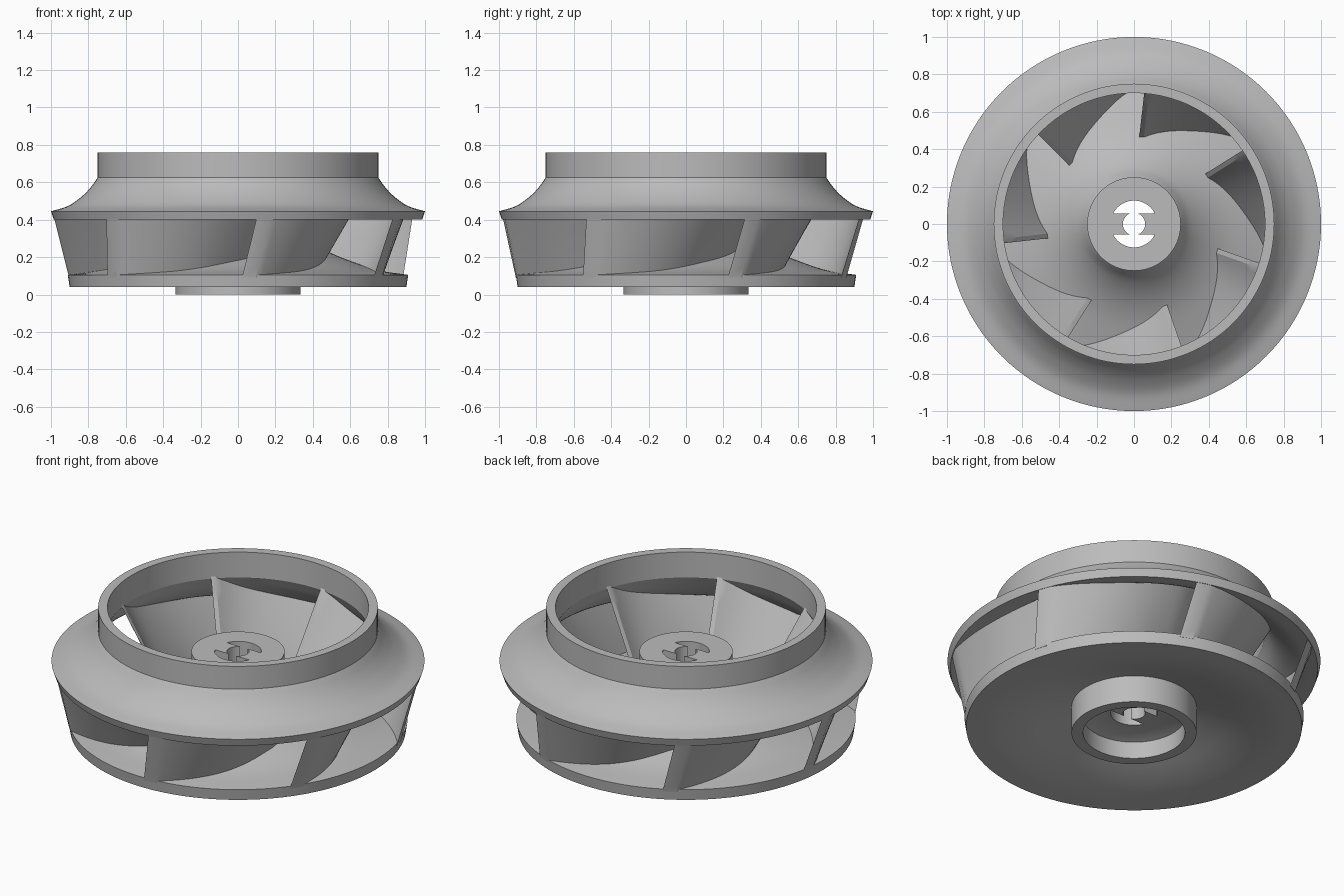
import bpy, bmesh
from math import sin, cos, radians, asin, pi
from mathutils import Vector, Matrix

if "Cube" in bpy.data.objects:
    bpy.data.objects.remove(bpy.data.objects["Cube"])

metal = bpy.data.materials.new("grey_metal")
metal.use_nodes = True
GREY = (0.5, 0.5, 0.5, 1)
metal.diffuse_color = GREY
metal.node_tree.nodes["Principled BSDF"].inputs["Base Color"].default_value = GREY

SEGMENTS = 128
BLADES = 7


def spline(points, steps=6):
    """Smooth curve through the points."""
    p = [Vector(q) for q in points]
    p = [2 * p[0] - p[1]] + p + [2 * p[-1] - p[-2]]
    out = []
    for a, b, c, d in zip(p, p[1:], p[2:], p[3:]):
        for i in range(steps):
            t = i / steps
            out.append(0.5 * (2 * b + (c - a) * t + (2 * a - 5 * b + 4 * c - d) * t**2
                              + (3 * b - a - 3 * c + d) * t**3))
    return [tuple(v) for v in out] + [tuple(p[-2])]


def lookup(curve, x):
    """Second value of a curve at first value x."""
    curve = sorted(curve)
    for (x0, y0), (x1, y1) in zip(curve, curve[1:]):
        if x <= x1:
            return y0 + (y1 - y0) * (x - x0) / (x1 - x0)
    return curve[-1][1]


def make_object(name, bm):
    bmesh.ops.recalc_face_normals(bm, faces=bm.faces)
    mesh = bpy.data.meshes.new(name)
    bm.to_mesh(mesh)
    bm.free()
    mesh.materials.append(metal)
    obj = bpy.data.objects.new(name, mesh)
    bpy.context.collection.objects.link(obj)
    return obj


def select(obj):
    bpy.ops.object.select_all(action="DESELECT")
    obj.select_set(True)
    bpy.context.view_layer.objects.active = obj


def smooth(obj):
    select(obj)
    bpy.ops.object.shade_smooth_by_angle(angle=radians(28))


def lathe(name, profile, closed):
    bm = bmesh.new()
    verts = [bm.verts.new((r, 0, z)) for r, z in profile]
    loop = verts + verts[:1] if closed else verts
    edges = [bm.edges.new(pair) for pair in zip(loop, loop[1:])]
    bmesh.ops.spin(bm, geom=verts + edges, cent=(0, 0, 0), axis=(0, 0, 1),
                   angle=2 * pi, steps=SEGMENTS, use_merge=True)
    bmesh.ops.remove_doubles(bm, verts=bm.verts, dist=0.0001)
    return make_object(name, bm)


# Flow surfaces: hub top and shroud inside
hub_top = spline([(0.25, 0.43), (0.3, 0.36), (0.38, 0.29), (0.48, 0.23),
                  (0.6, 0.18), (0.75, 0.13), (0.91, 0.105)])
shroud_inside = spline([(0.7, 0.61), (0.75, 0.525), (0.81, 0.465), (0.89, 0.42), (0.985, 0.4)])
shroud_outside = spline([(1, 0.445), (0.91, 0.473), (0.84, 0.52), (0.79, 0.57), (0.75, 0.625)])
hub_under = spline([(0.9, 0.04), (0.75, 0.05), (0.6, 0.08), (0.45, 0.125), (0.335, 0.16)])

# Shroud with inlet collar
smooth(lathe("shroud", shroud_inside + shroud_outside + [(0.75, 0.76), (0.7, 0.76)], True))

# Hub disc with boss and stepped bore
hub = lathe("hub", [(0, 0.5), (0.25, 0.5)] + hub_top + hub_under
            + [(0.335, 0), (0.273, 0), (0.273, 0.1), (0.21, 0.12), (0, 0.12)], False)

# Slotted shaft hole: a round hole joined to two crescents
INNER, OUTER, FLAT = 0.06, 0.125, 0.055


def arc(radius, start, end, count=10):
    return [(radius * cos(start + (end - start) * i / count),
             radius * sin(start + (end - start) * i / count)) for i in range(count + 1)]


a_in, a_out = asin(FLAT / INNER), asin(FLAT / OUTER)
half = arc(INNER, -a_in, a_in) + arc(OUTER, a_out, pi - a_out, 24)
outline = half + [(-x, -y) for x, y in half]
bm = bmesh.new()
face = bm.faces.new([bm.verts.new((x, y, -0.1)) for x, y in outline])
top = bmesh.ops.extrude_face_region(bm, geom=[face])["geom"]
bmesh.ops.translate(bm, vec=(0, 0, 0.8),
                    verts=[v for v in top if isinstance(v, bmesh.types.BMVert)])
cutter = make_object("hole_cutter", bm)
cutter.hide_render = True
cut = hub.modifiers.new("shaft_hole", "BOOLEAN")
cut.operation, cut.solver, cut.object = "DIFFERENCE", "EXACT", cutter
select(hub)
bpy.ops.object.modifier_apply(modifier=cut.name)
bpy.data.objects.remove(cutter)
smooth(hub)

# Blade: ruled between a spiral on the hub and a spiral on the shroud
hub_sweep = spline([(0.46, 83.5), (0.575, 58.5), (0.7, 41), (0.91, 14.2)])
shroud_sweep = spline([(0.7, 83.5), (0.79, 61), (0.88, 41), (0.985, 18.7)])
STEPS, ROWS = 28, 6


def blade_point(s, t, side):
    """Point along the blade (s), up its height (t), on its inner (0) or outer (1) side."""
    width = 0.025 + 0.05 * min(1, s * 4)
    ends = []
    for sweep, surface, sink in ((hub_sweep, hub_top, -0.015), (shroud_sweep, shroud_inside, 0.012)):
        r = sweep[0][0] + (sweep[-1][0] - sweep[0][0]) * s
        angle = radians(lookup(sweep, r)) + side * width / r
        ends.append(Vector((r * cos(angle), r * sin(angle), lookup(surface, r) + sink)))
    return ends[0].lerp(ends[1], t)


bm = bmesh.new()
grid = [[[bm.verts.new(blade_point(i / STEPS, j / ROWS, side)) for j in range(ROWS + 1)]
         for i in range(STEPS + 1)] for side in (0, 1)]
inner, outer = grid
for sheet in grid:
    for a, b in zip(sheet, sheet[1:]):
        for j in range(ROWS):
            bm.faces.new((a[j], b[j], b[j + 1], a[j + 1]))
for i in range(STEPS):
    for j in (0, ROWS):
        bm.faces.new((inner[i][j], inner[i + 1][j], outer[i + 1][j], outer[i][j]))
for i in (0, STEPS):
    for j in range(ROWS):
        bm.faces.new((inner[i][j], inner[i][j + 1], outer[i][j + 1], outer[i][j]))
blade = make_object("blade_1", bm)
smooth(blade)
for n in range(1, BLADES):
    copy = bpy.data.objects.new(f"blade_{n + 1}", blade.data)
    copy.matrix_world = Matrix.Rotation(2 * pi * n / BLADES, 4, "Z")
    bpy.context.collection.objects.link(copy)
